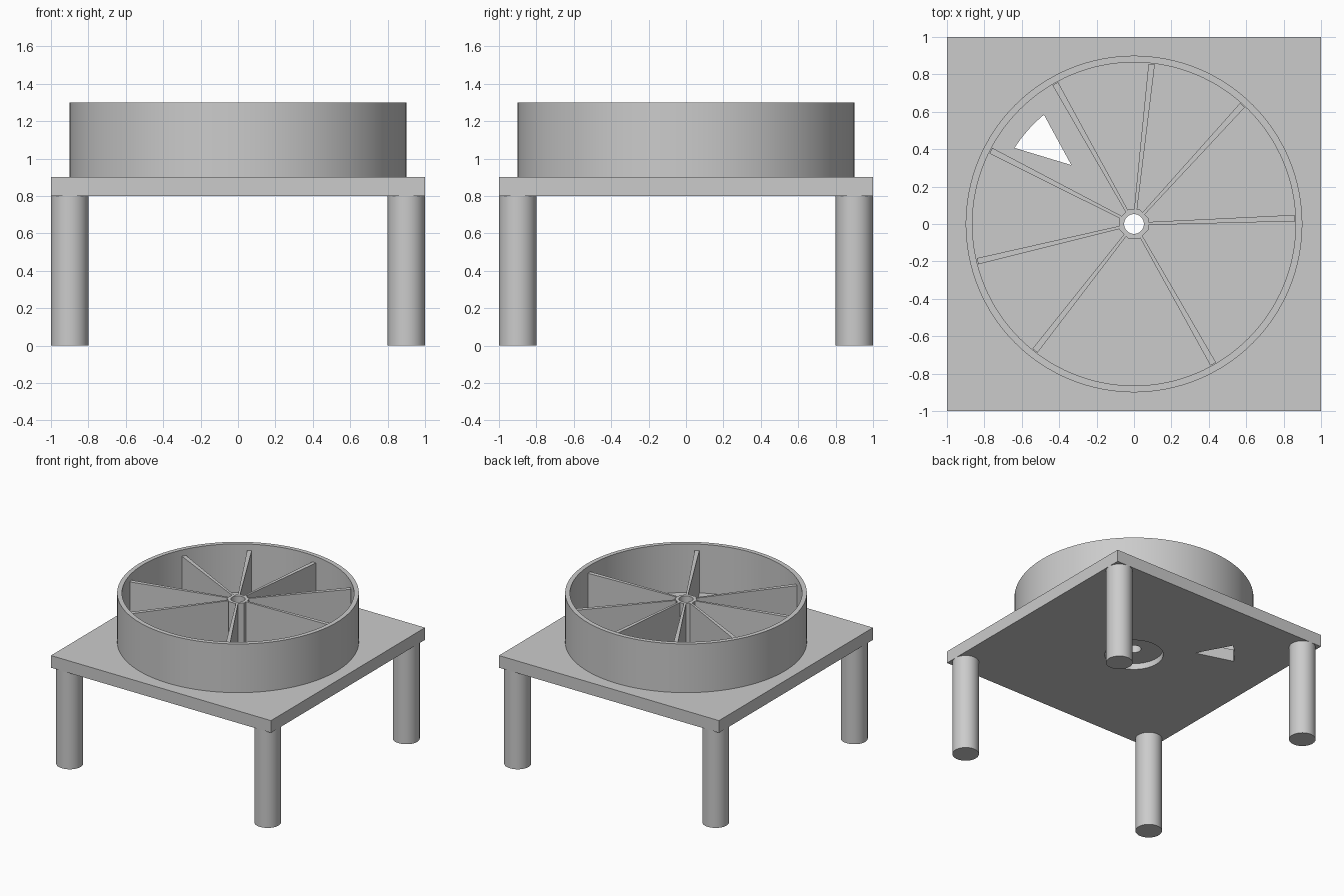
import bpy, bmesh
from math import radians, cos, sin, pi
from mathutils import Vector

cube = bpy.data.objects.get("Cube")
if cube:
    bpy.data.objects.remove(cube, do_unlink=True)

grey = bpy.data.materials.new("plain grey")
grey.use_nodes = True
COLOUR = (0.6, 0.6, 0.6, 1)
grey.diffuse_color = COLOUR
grey.node_tree.nodes["Principled BSDF"].inputs["Base Color"].default_value = COLOUR


def polar(r, deg):
    return Vector((r * cos(radians(deg)), r * sin(radians(deg))))


def circle(r, sides, centre=(0, 0), turn=0):
    return [polar(r, turn + 360 * i / sides) + Vector(centre) for i in range(sides)]


def prism(name, outline, z0, z1):
    """Extrude a flat outline from z0 up to z1."""
    bm = bmesh.new()
    face = bm.faces.new([bm.verts.new((p[0], p[1], z0)) for p in outline])
    out = bmesh.ops.extrude_face_region(bm, geom=[face])
    top = [v for v in out["geom"] if isinstance(v, bmesh.types.BMVert)]
    bmesh.ops.translate(bm, verts=top, vec=(0, 0, z1 - z0))
    bmesh.ops.recalc_face_normals(bm, faces=bm.faces)
    mesh = bpy.data.meshes.new(name)
    bm.to_mesh(mesh)
    bm.free()
    obj = bpy.data.objects.new(name, mesh)
    mesh.materials.append(grey)
    bpy.context.collection.objects.link(obj)
    return obj


def activate(obj):
    bpy.ops.object.select_all(action="DESELECT")
    obj.select_set(True)
    bpy.context.view_layer.objects.active = obj


def cut(obj, outline, z0, z1):
    cutter = prism("cutter", outline, z0, z1)
    cutter.hide_render = True
    activate(obj)
    mod = obj.modifiers.new("cut", "BOOLEAN")
    mod.operation, mod.solver, mod.object = "DIFFERENCE", "EXACT", cutter
    bpy.ops.object.modifier_apply(modifier=mod.name)
    bpy.data.objects.remove(cutter, do_unlink=True)


def smooth(obj):
    activate(obj)
    bpy.ops.object.shade_smooth_by_angle(angle=radians(30))


PLATE_LOW, PLATE_TOP, RIM_TOP, ROTOR_TOP = 0.8, 0.9, 1.3, 1.25
BORE = 0.053

# Table plate with shaft bore, motor recess underneath and wedge-shaped outlet
plate = prism("plate", [(-1, -1), (1, -1), (1, 1), (-1, 1)], PLATE_LOW, PLATE_TOP)
cut(plate, circle(0.22, 64), PLATE_LOW - 0.1, PLATE_LOW + 0.05)
cut(plate, circle(BORE, 32), PLATE_LOW - 0.1, PLATE_TOP + 0.1)
outlet = [(-0.335, 0.315)] + [polar(0.757, 129.5 + 18 * i / 8) for i in range(9)]
cut(plate, outlet, PLATE_LOW - 0.1, PLATE_TOP + 0.1)
smooth(plate)

# Four round legs
for depth, y in (("front", -0.9), ("back", 0.9)):
    for side, x in (("right", -0.9), ("left", 0.9)):
        smooth(prism(f"{depth}_{side}_leg", circle(0.1, 48, (x, y)), 0, PLATE_LOW))

# Open drum wall
drum = prism("drum_wall", circle(0.9, 128), PLATE_TOP, RIM_TOP)
cut(drum, circle(0.864, 128), PLATE_TOP - 0.1, RIM_TOP + 0.1)
smooth(drum)

# Octagonal hub with a round bore
hub = prism("hub", circle(0.083, 8, turn=22.5), PLATE_TOP, ROTOR_TOP)
cut(hub, circle(BORE, 32), PLATE_TOP - 0.1, ROTOR_TOP + 0.1)
smooth(hub)

# Unevenly spaced blades, widening toward the wall
for n, angle in enumerate((2.1, 47.6, 83.7, 119.3, 152.9, 193.4, 232, 299.5)):
    along = polar(1, angle)
    across = polar(1, angle + 90)
    outline = [along * r + across * w for r, w in
               ((0.075, -0.008), (0.86, -0.017), (0.86, 0.017), (0.075, 0.008))]
    prism(f"blade_{n + 1}", outline, PLATE_TOP, ROTOR_TOP)
